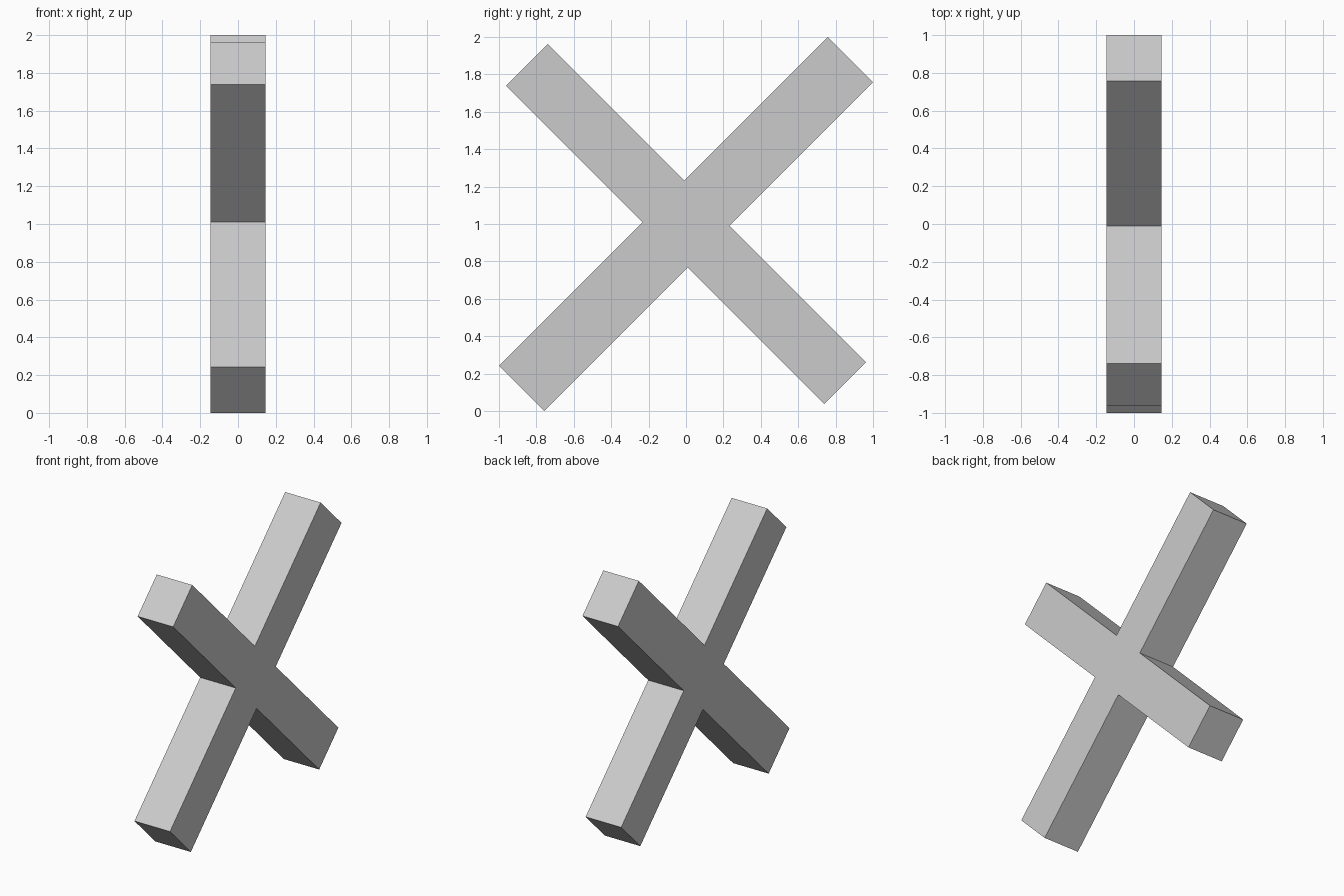
import bpy
import bmesh
from math import sqrt

if "Cube" in bpy.data.objects:
    bpy.data.objects.remove(bpy.data.objects["Cube"])

HALF_DEPTH = 0.145
LONG_HALF, LONG_W = 1.242, 0.172     # rising bar: half length, half width
SHORT_HALF, SHORT_W = 1.204, 0.158   # falling bar: half length, half width

# Upright plus outline, in (along rising bar, along falling bar) coordinates
half = [(LONG_HALF, -LONG_W), (LONG_HALF, LONG_W), (SHORT_W, LONG_W),
        (SHORT_W, SHORT_HALF), (-SHORT_W, SHORT_HALF), (-SHORT_W, LONG_W)]
outline = half + [(-u, -v) for u, v in half]

# Turn the outline 45 degrees in the YZ plane and extrude along x
bm = bmesh.new()
verts = [bm.verts.new((-HALF_DEPTH, (u - v) / sqrt(2), 1 + (u + v) / sqrt(2)))
         for u, v in outline]
face = bm.faces.new(verts)
ext = bmesh.ops.extrude_face_region(bm, geom=[face], use_keep_orig=True)
moved = [g for g in ext["geom"] if isinstance(g, bmesh.types.BMVert)]
bmesh.ops.translate(bm, verts=moved, vec=(2 * HALF_DEPTH, 0, 0))
bmesh.ops.recalc_face_normals(bm, faces=bm.faces)

mesh = bpy.data.meshes.new("diagonal_cross")
bm.to_mesh(mesh)
bm.free()
cross = bpy.data.objects.new("diagonal_cross", mesh)
bpy.context.collection.objects.link(cross)
